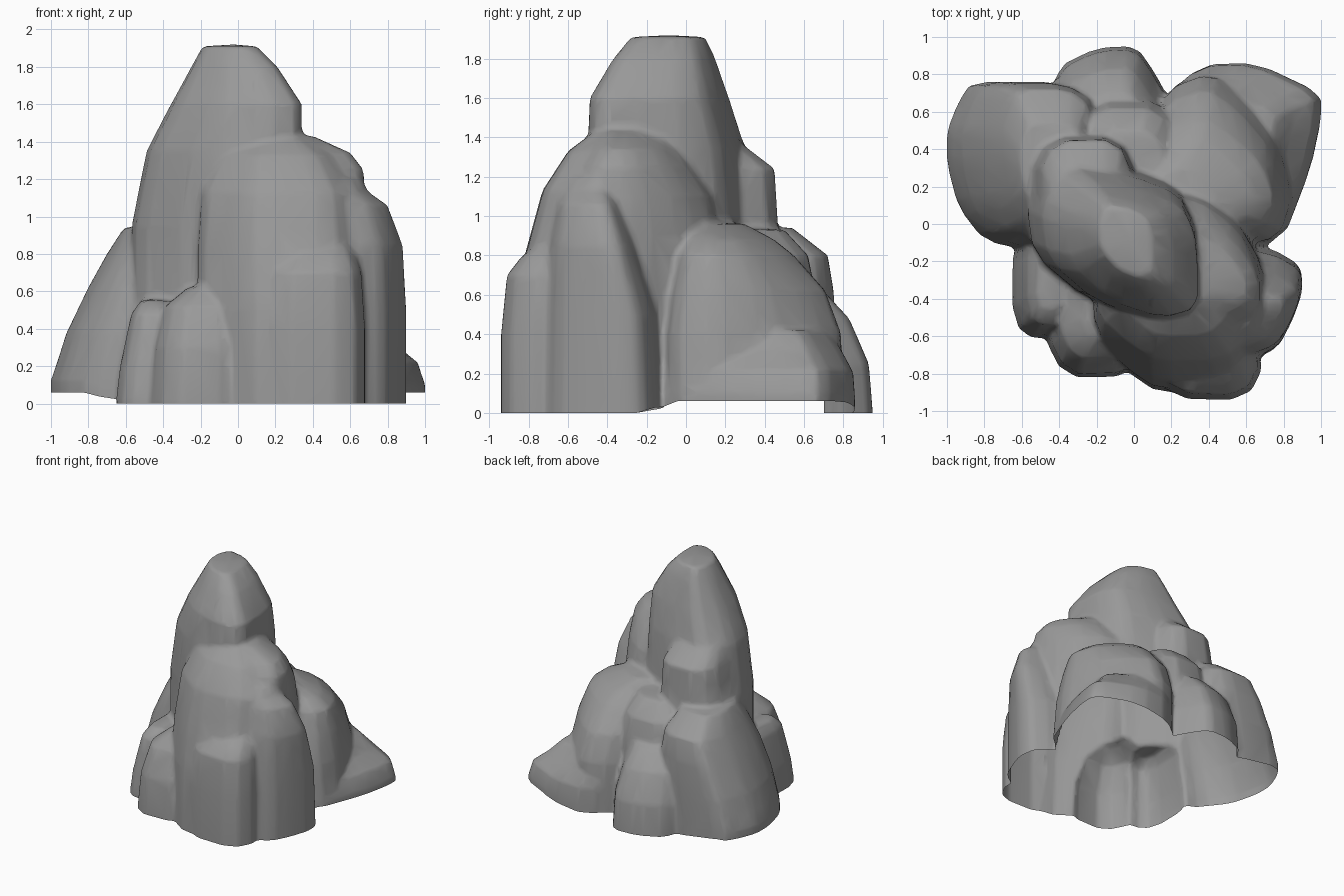
import bpy, bmesh, math, random
from mathutils import Vector

if "Cube" in bpy.data.objects:
    bpy.data.objects.remove(bpy.data.objects["Cube"])

random.seed(4)
scene = bpy.context.scene

stone = bpy.data.materials.new("grey_stone")
stone.use_nodes = True
stone_colour = (0.32, 0.32, 0.32, 1)
stone.diffuse_color = stone_colour
stone.node_tree.nodes["Principled BSDF"].inputs["Base Color"].default_value = stone_colour


def rounded_plan(sides=12, power=0.65):
    """Slightly irregular rounded square, used for the plain lumps."""
    points = []
    for i in range(sides):
        angle = math.tau * (i + 0.5) / sides
        c, s = math.cos(angle), math.sin(angle)
        wobble = random.uniform(0.94, 1)
        points.append((math.copysign(abs(c) ** power, c) * wobble,
                       math.copysign(abs(s) ** power, s) * wobble))
    return points


def cut_corners(plan, share=0.2):
    """Replace each corner of an outline by two points."""
    points = []
    for a, b in zip(plan, plan[1:] + plan[:1]):
        a, b = Vector(a), Vector(b)
        points += [tuple(a.lerp(b, share)), tuple(b.lerp(a, share))]
    return points


def fit_plan(plan, left, right, front, back):
    """Stretch a plan outline to fill the given rectangle."""
    xs, ys = [p[0] for p in plan], [p[1] for p in plan]
    low_x, low_y = min(xs), min(ys)
    wide, deep = max(xs) - low_x, max(ys) - low_y
    return [(left + (x - low_x) / wide * (right - left),
             front + (y - low_y) / deep * (back - front)) for x, y in plan]


def lump(name, levels, plan=None):
    """Closed boulder lofted through levels of (height, left, right, front, back)."""
    plan = cut_corners(plan) if plan else rounded_plan()
    bm = bmesh.new()
    rings = []
    # The first level is repeated below ground, to be trimmed off later
    for height, *box in [(-0.15, *levels[0][1:])] + levels:
        rings.append([bm.verts.new((x, y, height)) for x, y in fit_plan(plan, *box)])
    count = len(plan)
    for low, high in zip(rings, rings[1:]):
        for i in range(count):
            j = (i + 1) % count
            bm.faces.new((low[i], low[j], high[j], high[i]))
    bm.faces.new(rings[0][::-1])
    # Shallow crown on top
    crown = sum((v.co for v in rings[-1]), Vector()) / count
    tip = bm.verts.new(crown + Vector((0, 0, 0.01)))
    for i in range(count):
        bm.faces.new((rings[-1][i], rings[-1][(i + 1) % count], tip))
    bmesh.ops.recalc_face_normals(bm, faces=bm.faces)
    mesh = bpy.data.meshes.new(name)
    bm.to_mesh(mesh)
    bm.free()
    mesh.materials.append(stone)
    part = bpy.data.objects.new(name, mesh)
    scene.collection.objects.link(part)
    return part


# Central peak
rock = lump("rock_formation", [
    (.01, -.57, .34, -.49, .35), (.95, -.57, .34, -.49, .35),
    (1.35, -.49, .34, -.5, .3), (1.6, -.36, .34, -.49, .22),
    (1.8, -.25, .21, -.37, .15), (1.91, -.19, .1, -.28, .1)],
    [(-.57, .2), (-.43, .45), (-.07, .4), (.22, .28), (.31, .1), (.33, -.1),
     (.33, -.42), (.1, -.49), (-.25, -.38), (-.53, -.12)])

parts = []

# Shoulders against the peak
parts.append(lump("back_shoulder", [
    (.01, -.57, 0, -.1, .47), (.9, -.56, 0, -.1, .47),
    (1.24, -.5, -.02, -.1, .45), (1.37, -.45, -.06, -.1, .28)]))
parts.append(lump("left_shoulder", [
    (.01, .1, .7, -.58, .2), (.9, .1, .69, -.58, .18),
    (1.1, .1, .68, -.58, .14), (1.25, .1, .67, -.56, .04),
    (1.34, .1, .6, -.5, -.03), (1.43, .12, .4, -.44, -.14)],
    [(.1, .2), (.35, .18), (.55, .02), (.68, -.22), (.68, -.45),
     (.5, -.58), (.1, -.58)]))

# Front buttress and its foot
parts.append(lump("front_buttress", [
    (.02, -.22, .7, -.9, .1), (.5, -.22, .69, -.88, .1),
    (.8, -.22, .68, -.82, .1), (1.13, -.2, .65, -.73, .1),
    (1.33, -.1, .52, -.6, 0), (1.42, .05, .38, -.48, -.1)],
    [(-.22, -.3), (-.21, -.6), (-.03, -.77), (.12, -.87), (.5, -.86),
     (.65, -.7), (.68, -.3), (.5, 0), (0, .1)]))
parts.append(lump("front_foot", [
    (.01, .12, .68, -.94, -.4), (.4, .12, .68, -.94, -.4),
    (.7, .15, .66, -.91, -.4), (.79, .23, .63, -.84, -.4),
    (.85, .36, .6, -.76, -.45)]))

# Buttress on the left
parts.append(lump("left_buttress", [
    (.02, .4, .9, -.72, -.11), (.5, .4, .9, -.71, -.14),
    (.85, .4, .88, -.69, -.25), (1.06, .4, .8, -.65, -.33),
    (1.13, .42, .7, -.62, -.36), (1.2, .42, .66, -.58, -.38)],
    [(.4, -.1), (.72, -.12), (.9, -.22), (.91, -.35), (.85, -.52),
     (.77, -.67), (.6, -.75), (.35, -.6)]))

# Back left lobe: a low spreading skirt under a rounder dome
parts.append(lump("back_left_skirt", [
    (.05, .05, 1, -.12, .86), (.2, .05, .96, -.11, .85),
    (.32, .05, .84, -.1, .79), (.42, .05, .75, -.1, .72)],
    [(.1, .3), (.17, .62), (.4, .84), (.67, .85), (.99, .69), (.99, .55),
     (.94, .3), (.8, -.09), (.5, -.12), (.2, -.05)]))
parts.append(lump("back_left_dome", [
    (.05, .05, .86, -.11, .8), (.4, .05, .83, -.11, .79),
    (.62, .05, .79, -.08, .71), (.8, .05, .74, -.04, .55),
    (.88, .08, .64, 0, .45), (.96, .1, .44, .03, .3)],
    [(.05, .4), (.2, .7), (.42, .78), (.6, .65), (.78, .42),
     (.85, .15), (.78, -.06), (.5, -.1), (.15, -.05)]))

# Back right lobe
parts.append(lump("back_right_lobe", [
    (.08, -1, -.2, -.14, .76), (.37, -.92, -.2, -.13, .76),
    (.62, -.8, -.2, -.1, .75), (.8, -.7, -.22, -.04, .72),
    (.94, -.61, -.28, .05, .54)],
    [(-.2, .65), (-.42, .76), (-.87, .76), (-.94, .65), (-1, .5), (-1, .33),
     (-.94, .1), (-.8, -.08), (-.5, -.14), (-.2, 0)]))

# Lower back steps
parts.append(lump("back_foot", [
    (.01, -.44, .2, .3, .95), (.25, -.43, .19, .3, .93),
    (.48, -.4, .15, .3, .83), (.62, -.3, .1, .3, .7)],
    [(-.44, .6), (-.4, .84), (-.2, .94), (0, .95), (.1, .8),
     (.2, .6), (0, .3), (-.3, .3)]))
parts.append(lump("back_ledge", [
    (.02, -.3, .25, .1, .68), (.6, -.3, .25, .1, .66),
    (.8, -.28, .22, .1, .62), (.93, -.22, .16, .1, .5)]))

# Small boulders at the front right
parts.append(lump("right_foot", [
    (.03, -.65, -.3, -.61, 0), (.2, -.63, -.3, -.59, 0),
    (.48, -.57, -.34, -.54, 0), (.55, -.52, -.38, -.46, -.1)]))
parts.append(lump("front_right_foot", [
    (.02, -.46, .05, -.82, -.2), (.3, -.44, .05, -.8, -.2),
    (.52, -.39, 0, -.72, -.2), (.62, -.27, -.04, -.62, -.2)]))

# Fuse the lumps into one weathered skin
bpy.ops.object.select_all(action="DESELECT")
for part in parts + [rock]:
    part.select_set(True)
bpy.context.view_layer.objects.active = rock
bpy.ops.object.join()

fuse = rock.modifiers.new("fuse", "REMESH")
fuse.mode = "VOXEL"
fuse.voxel_size = 0.02
wear = rock.modifiers.new("wear", "SMOOTH")
wear.factor = 0.5
wear.iterations = 4
facet = rock.modifiers.new("facet", "DECIMATE")
facet.ratio = 0.08
for name in ("fuse", "wear", "facet"):
    bpy.ops.object.modifier_apply(modifier=name)

# Open underside, with the rim of the back lobes lifted a little
bm = bmesh.new()
bm.from_mesh(rock.data)
bmesh.ops.bisect_plane(bm, geom=bm.verts[:] + bm.edges[:] + bm.faces[:],
                       plane_co=(0, 0, 0), plane_no=(0, 0, 1), clear_inner=True)
for v in bm.verts:
    outward = min(1, max(0, (abs(v.co.x) - 0.4) / 0.4))
    behind = min(1, max(0, (v.co.y + 0.25) / 0.2))
    v.co.z += 0.06 * outward * behind * max(0, 1 - v.co.z / 0.3)
bm.to_mesh(rock.data)
bm.free()

rock.data.materials.clear()
rock.data.materials.append(stone)
bpy.ops.object.shade_smooth_by_angle(angle=math.radians(60))
